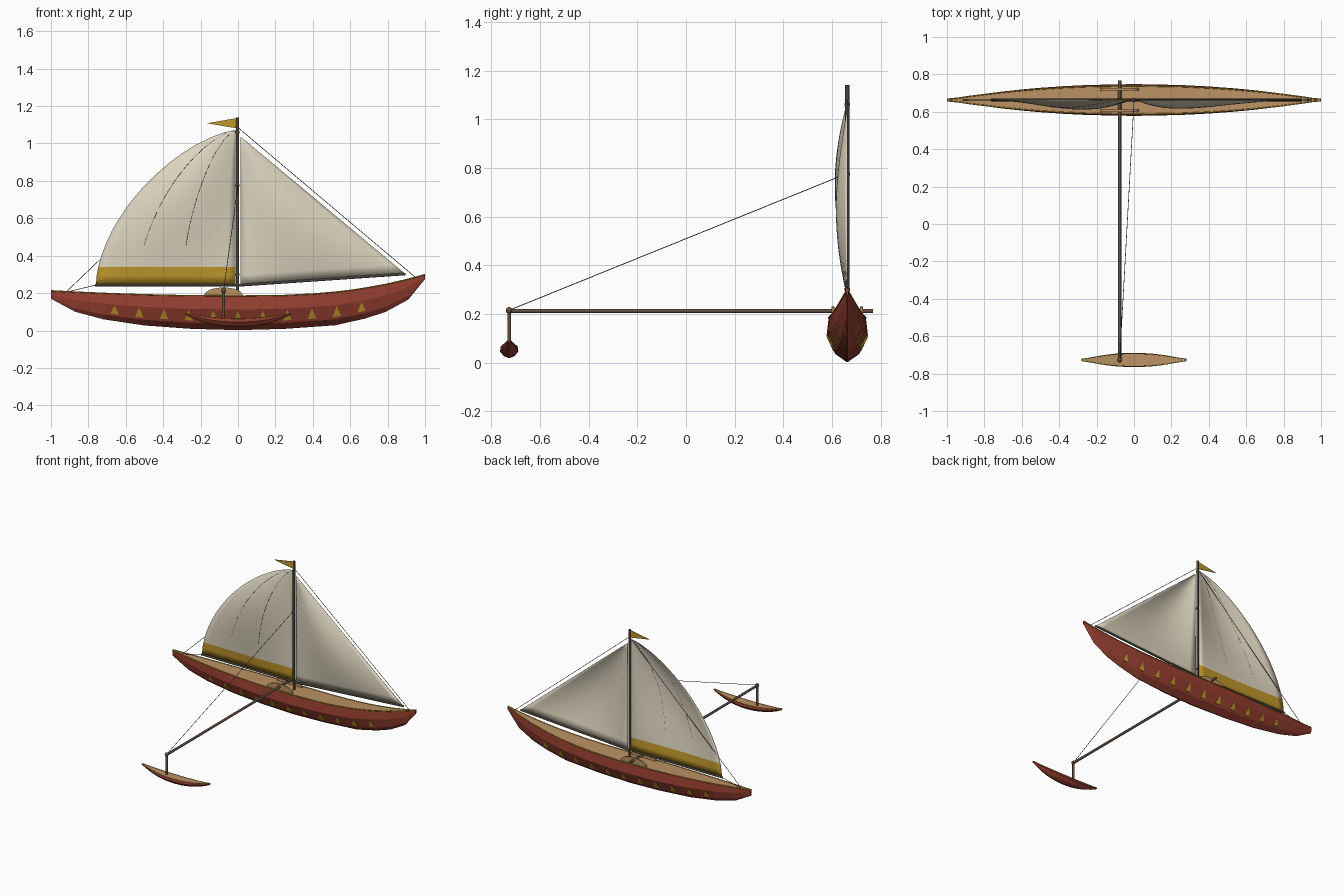
import bpy, math
from mathutils import Vector

if "Cube" in bpy.data.objects:
    bpy.data.objects.remove(bpy.data.objects["Cube"])

HY, AY, BX = 0.663, -0.727, -0.077    # hull y, float y, crossbeam x


def mat(name, rgb):
    m = bpy.data.materials.new(name)
    m.diffuse_color = (*rgb, 1)
    m.use_nodes = True
    m.node_tree.nodes["Principled BSDF"].inputs["Base Color"].default_value = m.diffuse_color
    return m


RED = mat("red paint", (0.31, 0.05, 0.03))
TAN = mat("deck wood", (0.50, 0.29, 0.13))
GOLD = mat("gold", (0.52, 0.31, 0.025))
CLOTH = mat("sail cloth", (0.72, 0.66, 0.52))
DARK = mat("dark wood", (0.075, 0.06, 0.05))
BROWN = mat("brown wood", (0.13, 0.08, 0.055))
ROPE = mat("rope", (0.10, 0.09, 0.08))


def mesh(name, verts, faces, *mats):
    me = bpy.data.meshes.new(name)
    me.from_pydata([tuple(v) for v in verts], [], faces)
    me.update()
    ob = bpy.data.objects.new(name, me)
    bpy.context.collection.objects.link(ob)
    for m in mats:
        me.materials.append(m)
    return ob


def tube(name, pts, r, m, sides=10):
    """Capped round bar swept along points."""
    verts, faces = [], []
    pts = [Vector(p) for p in pts]
    for i, p in enumerate(pts):
        d = (pts[min(i + 1, len(pts) - 1)] - pts[max(i - 1, 0)]).normalized()
        a = d.cross(Vector((0, 0, 1)) if abs(d.z) < 0.9 else Vector((0, 1, 0))).normalized()
        b = d.cross(a)
        for k in range(sides):
            t = 2 * math.pi * k / sides
            verts.append(p + a * r * math.cos(t) + b * r * math.sin(t))
    for i in range(len(pts) - 1):
        for k in range(sides):
            n = (k + 1) % sides
            faces.append((i * sides + k, i * sides + n, (i + 1) * sides + n, (i + 1) * sides + k))
    faces += [tuple(range(sides))[::-1], tuple(range(len(verts) - sides, len(verts)))]
    ob = mesh(name, verts, faces, m)
    for f in ob.data.polygons:
        f.use_smooth = len(f.vertices) == 4
    return ob


def lerp_table(table, x):
    for (x0, y0), (x1, y1) in zip(table, table[1:]):
        if x <= x1:
            break
    return y0 + (y1 - y0) * (x - x0) / (x1 - x0)


# hull lines
KEEL = [(-1, .17), (-.87, .10), (-.72, .06), (-.5, .027), (-.25, .009), (0, .002), (.25, .009),
        (.52, .028), (.68, .064), (.79, .10), (.91, .165), (1, .275)]
SECTION = [(0, .03), (.18, .58), (.6, 1), (1, .9)]


def main_keel(x):
    return lerp_table(KEEL, x)


def main_sheer(x):
    return .185 + (.115 * x ** 2.6 if x > 0 else .028 * x * x)


def float_keel(x):
    return .018 + .065 * abs(x / .28) ** 2.2


def float_sheer(x):
    return .064 + .028 * (x / .28) ** 2


def hull_point(x, t, side, spec):
    L, w, cy, keel, sheer = spec
    half = max(w * (1 - (x / L) ** 2) ** .92, .005)
    return Vector((x, cy + side * half * lerp_table(SECTION, t), keel(x) + t * (sheer(x) - keel(x))))


def build_hull(name, spec, stations, rim):
    ts = [s[0] for s in SECTION]
    verts, faces = [], []
    for x in stations:
        verts += [hull_point(x, t, -1, spec) for t in reversed(ts)]
        verts += [hull_point(x, t, 1, spec) for t in ts]
    n, m = 8, len(stations)
    for i in range(m - 1):
        for k in range(n):
            j = (k + 1) % n
            faces.append((i * n + k, i * n + j, i * n + n + j, i * n + n + k))
    faces += [tuple(range(n))[::-1], tuple(range((m - 1) * n, m * n))]
    ob = mesh(name, verts, faces, RED, TAN)
    for i in range(m - 1):                      # closing strip is the deck
        ob.data.polygons[i * n + n - 1].material_index = 1
    for side, label in ((-1, "front"), (1, "back")):
        tube(f"{name}_{label}_rim", [hull_point(x, 1, side, spec) for x in stations], rim, GOLD, 6)


MAIN = (1.0, .085, HY, main_keel, main_sheer)
FLOAT = (.28, .038, AY, float_keel, float_sheer)
build_hull("main_hull", MAIN, sorted({k[0] for k in KEEL} | {-.94, -.6, -.38, .4, .6, .96}), .0035)
build_hull("outrigger_float", FLOAT, [.28 * i / 6 for i in range(-6, 7)], .002)

# gold triangles along both hull sides
verts, faces = [], []
for side in (-1, 1):
    for i in range(-5, 6):
        x = i * .132
        b = len(verts)
        for off in (-.005, .003):
            for dx, t in ((-.023, .25), (.023, .25), (0, .57)):
                verts.append(hull_point(x + dx, t, side, MAIN) + Vector((0, side * off, 0)))
        f = [(0, 2, 1), (3, 4, 5), (0, 1, 4, 3), (1, 2, 5, 4), (2, 0, 3, 5)]
        faces += [tuple(b + v for v in (q if side < 0 else q[::-1])) for q in f]
mesh("hull_triangles", verts, faces, GOLD)

# arched brackets holding the crossbeam
for y, label in ((.605, "front"), (.721, "back")):
    arc = [(BX + .105 * math.cos(a), .178 + .052 * math.sin(a) ** .8)
           for a in (math.pi * k / 12 for k in range(13))]
    v = [(x, y + d, z) for d in (-.006, .006) for x, z in arc]
    q = [tuple(range(13))[::-1], tuple(range(13, 26))]
    q += [(k, (k + 1) % 13, 13 + (k + 1) % 13, 13 + k) for k in range(13)]
    mesh(f"{label}_beam_bracket", v, q, TAN)

# spars
tube("crossbeam", [(BX, -.735, .212), (BX, .768, .212)], .009, BROWN)
tube("float_post", [(BX, AY, .05), (BX, AY, .22)], .008, BROWN)
bpy.ops.mesh.primitive_uv_sphere_add(segments=12, ring_count=8, radius=.014, location=(BX, AY, .214))
knob = bpy.context.object
knob.name = "post_lashing"
knob.data.materials.append(BROWN)
bpy.ops.object.shade_smooth()
tube("mast", [(-.003, HY, .18), (-.003, HY, 1.14)], .0085, DARK, 12)
tube("main_boom", [(-.765, HY, .243), (0, HY, .243)], .007, DARK)
tube("jib_boom", [(0, HY, .241), (.895, HY, .302)], .007, DARK)
for z in (.3, .775, 1.06):
    tube("mast_band", [(-.003, HY, z - .006), (-.003, HY, z + .006)], .0105, DARK, 12)


# sails
def main_point(u, v):
    leech = .745 * max(1 - v ** 1.7, 0) ** .68
    return Vector((-.014 - leech * u, HY - .05 * math.sin(math.pi * u) * math.sin(math.pi * v ** 1.3),
                   .25 + .82 * v))


def jib_point(u, v):
    a = Vector((.014, HY, .248)).lerp(Vector((.014, HY, 1.035)), v)
    b = Vector((.89, HY, .307)).lerp(Vector((.014, HY, 1.035)), v)
    p = a.lerp(b, u)
    p.y -= .045 * math.sin(math.pi * u) * math.sin(math.pi * min(v, .999) ** .9)
    return p


def sail(name, fn, vs, band_rows):
    n = 16
    v = [fn(k / n, t) for t in vs for k in range(n + 1)]
    w = n + 1
    q = [(i * w + k + 1, i * w + k, i * w + w + k, i * w + w + k + 1)
         for i in range(len(vs) - 1) for k in range(n)]
    ob = mesh(name, v, q, CLOTH, GOLD)
    for f in ob.data.polygons:
        f.use_smooth = True
        f.material_index = int(f.index < band_rows * n)
    s = ob.modifiers.new("thickness", "SOLIDIFY")
    s.thickness, s.offset = .003, 0


sail("main_sail", main_point,
     [0, .055, .11] + [.11 + .888 * math.sin(math.pi / 2 * i / 18) for i in range(1, 19)], 2)
sail("jib_sail", jib_point, [.997 * i / 16 for i in range(17)], 0)

# seams stitched into the main sail
for u in (.38, .70):
    tube("sail_seam", [main_point(u, .25 + .73 * i / 14) for i in range(15)], .0022, ROPE, 5)

# pennant
v = [(x, HY + d, z) for d in (-.002, .002) for x, z in ((0, 1.137), (-.165, 1.108), (0, 1.08))]
mesh("pennant", v, [(0, 1, 2), (5, 4, 3), (0, 3, 4, 1), (1, 4, 5, 2), (2, 5, 3, 0)], GOLD)

# rigging
top = (0, HY, 1.085)
stern = (-.92, HY, .205)
for name, a, b in (("forestay", top, (.95, HY, .283)), ("backstay", top, stern),
                   ("main_sheet", stern, (-.76, HY, .243)),
                   ("outrigger_stay", (BX, AY, .215), (0, HY - .006, .775))):
    tube(name, [a, b], .0018, ROPE, 5)
